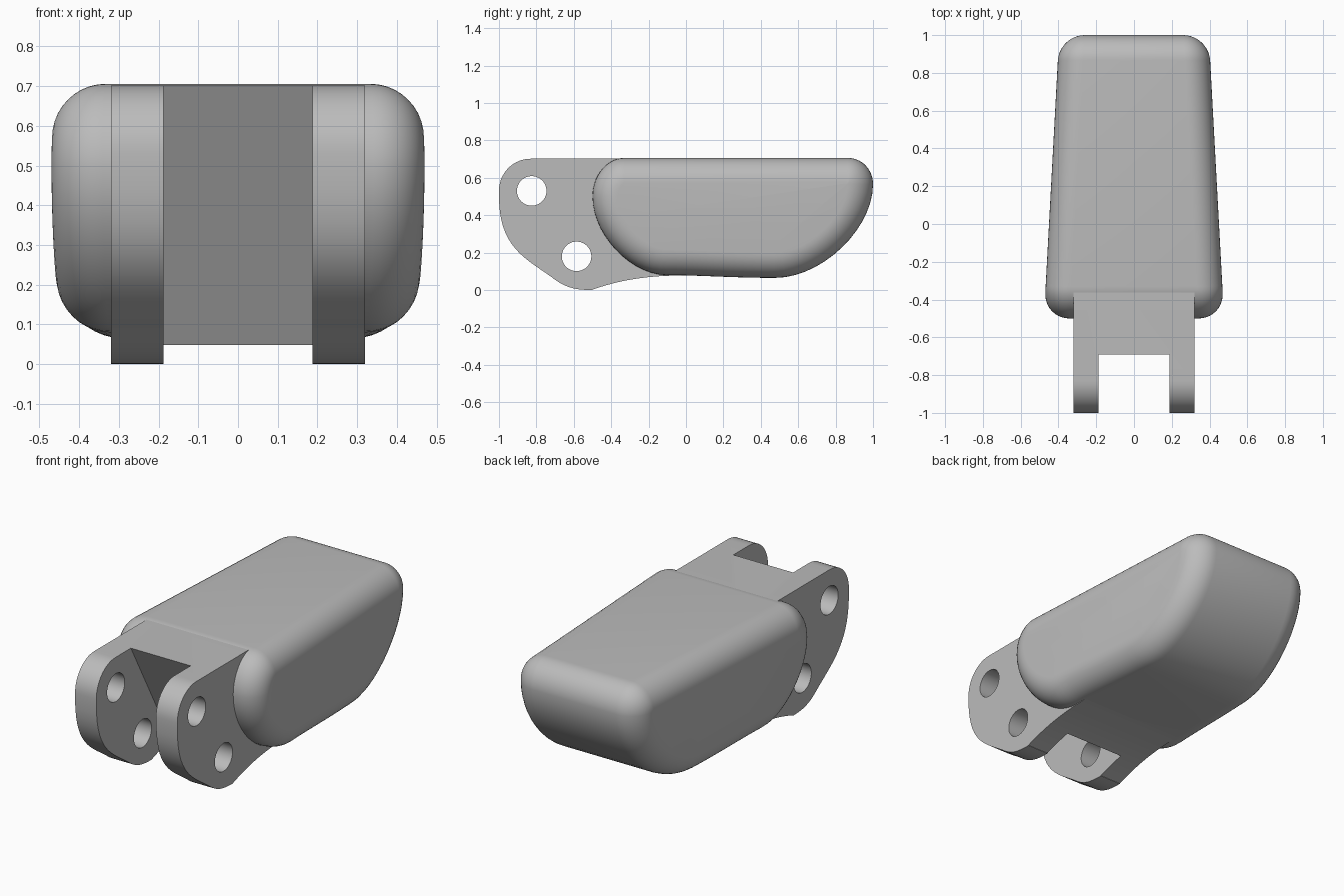
import bpy, bmesh, math
from mathutils import Vector

default = bpy.data.objects.get("Cube")
if default:
    bpy.data.objects.remove(default, do_unlink=True)

grey = bpy.data.materials.new("plain grey")
grey.use_nodes = True
grey.diffuse_color = (0.5, 0.5, 0.5, 1)
grey.node_tree.nodes["Principled BSDF"].inputs["Base Color"].default_value = (0.5, 0.5, 0.5, 1)


def outline(segments, steps=14):
    """Chain of cubic curves (four points) and corner points as a y-z outline."""
    points = []
    for seg in segments:
        p = [Vector(q) for q in seg]
        if len(p) == 1:
            points += p
            continue
        for i in range(steps + 1):
            t = i / steps
            s = 1 - t
            q = p[0] * s**3 + p[1] * 3 * s * s * t + p[2] * 3 * s * t * t + p[3] * t**3
            if not points or (q - points[-1]).length > 1e-5:
                points.append(q)
    return points


def loft(name, rings):
    """Skin matching rings of points and cap both ends."""
    bm = bmesh.new()
    loops = [[bm.verts.new(p) for p in ring] for ring in rings]
    for a, b in zip(loops, loops[1:]):
        for i in range(len(a)):
            j = (i + 1) % len(a)
            bm.faces.new((a[i], a[j], b[j], b[i]))
    bm.faces.new(loops[0])
    bm.faces.new(loops[-1])
    bmesh.ops.recalc_face_normals(bm, faces=bm.faces)
    mesh = bpy.data.meshes.new(name)
    bm.to_mesh(mesh)
    bm.free()
    mesh.materials.append(grey)
    obj = bpy.data.objects.new(name, mesh)
    bpy.context.collection.objects.link(obj)
    return obj


def prism(name, points, half):
    return loft(name, [[(x, p[0], p[1]) for p in points] for x in (-half, half)])


def smooth(obj):
    bpy.ops.object.select_all(action="DESELECT")
    obj.select_set(True)
    bpy.context.view_layer.objects.active = obj
    bpy.ops.object.shade_smooth_by_angle(angle=math.radians(30))


def cut(obj, cutter):
    cutter.hide_render = True
    mod = obj.modifiers.new("cut", "BOOLEAN")
    mod.operation = "DIFFERENCE"
    mod.solver = "EXACT"
    mod.object = cutter
    bpy.context.view_layer.objects.active = obj
    bpy.ops.object.modifier_apply(modifier=mod.name)
    bpy.data.objects.remove(cutter, do_unlink=True)


# Tapered body with a rounded rim on both sides
side = outline([
    [(0.866, 0.706), (0.94, 0.706), (1, 0.645), (1, 0.565)],
    [(1, 0.565), (1, 0.33), (0.73, 0.065), (0.475, 0.065)],
    [(0.475, 0.065), (0.25, 0.065), (0.05, 0.08), (-0.1, 0.08)],
    [(-0.1, 0.08), (-0.3, 0.08), (-0.5, 0.3), (-0.5, 0.5)],
    [(-0.5, 0.5), (-0.5, 0.615), (-0.42, 0.706), (-0.33, 0.706)],
])
inward = []
for i, p in enumerate(side):
    t = (p - side[i - 1]).normalized() + (side[(i + 1) % len(side)] - p).normalized()
    inward.append(Vector((t.y, -t.x)).normalized())

rim, steps = 0.135, 10
rings = []
for sign in (-1, 1):
    for k in range(steps + 1):
        a = math.pi / 2 * (steps - k if sign < 0 else k) / steps
        ring = []
        for p, n in zip(side, inward):
            q = p + n * rim * (1 - math.cos(a))
            ring.append((sign * (0.45 - 0.054 * q.x - rim * (1 - math.sin(a))), q.x, q.y))
        rings.append(ring)
smooth(loft("body", rings))

# Hinge block with two ears
hinge = prism("hinge", outline([
    [(0, 0.702)],
    [(0, 0.08)],
    [(-0.1, 0.076), (-0.25, 0.07), (-0.38, 0.045), (-0.5, 0.002)],
    [(-0.5, 0), (-0.6, 0), (-0.65, 0.015), (-0.72, 0.07)],
    [(-0.72, 0.07), (-0.86, 0.17), (-1, 0.23), (-1, 0.5)],
    [(-1, 0.53), (-1, 0.625), (-0.925, 0.702), (-0.83, 0.702)],
]), 0.32)

# Slot between the ears, with a sloping back wall
cut(hinge, prism("slot_cutter", [(-1.2, 0.8), (-0.745, 0.8), (-0.305, 0), (-0.25, -0.1), (-1.2, -0.1)], 0.187))

# Pin holes
for y, z in ((-0.825, 0.53), (-0.585, 0.18)):
    circle = [(y + 0.079 * math.cos(math.tau * i / 40), z + 0.079 * math.sin(math.tau * i / 40))
              for i in range(40)]
    cut(hinge, prism("pin_cutter", circle, 0.6))
smooth(hinge)
